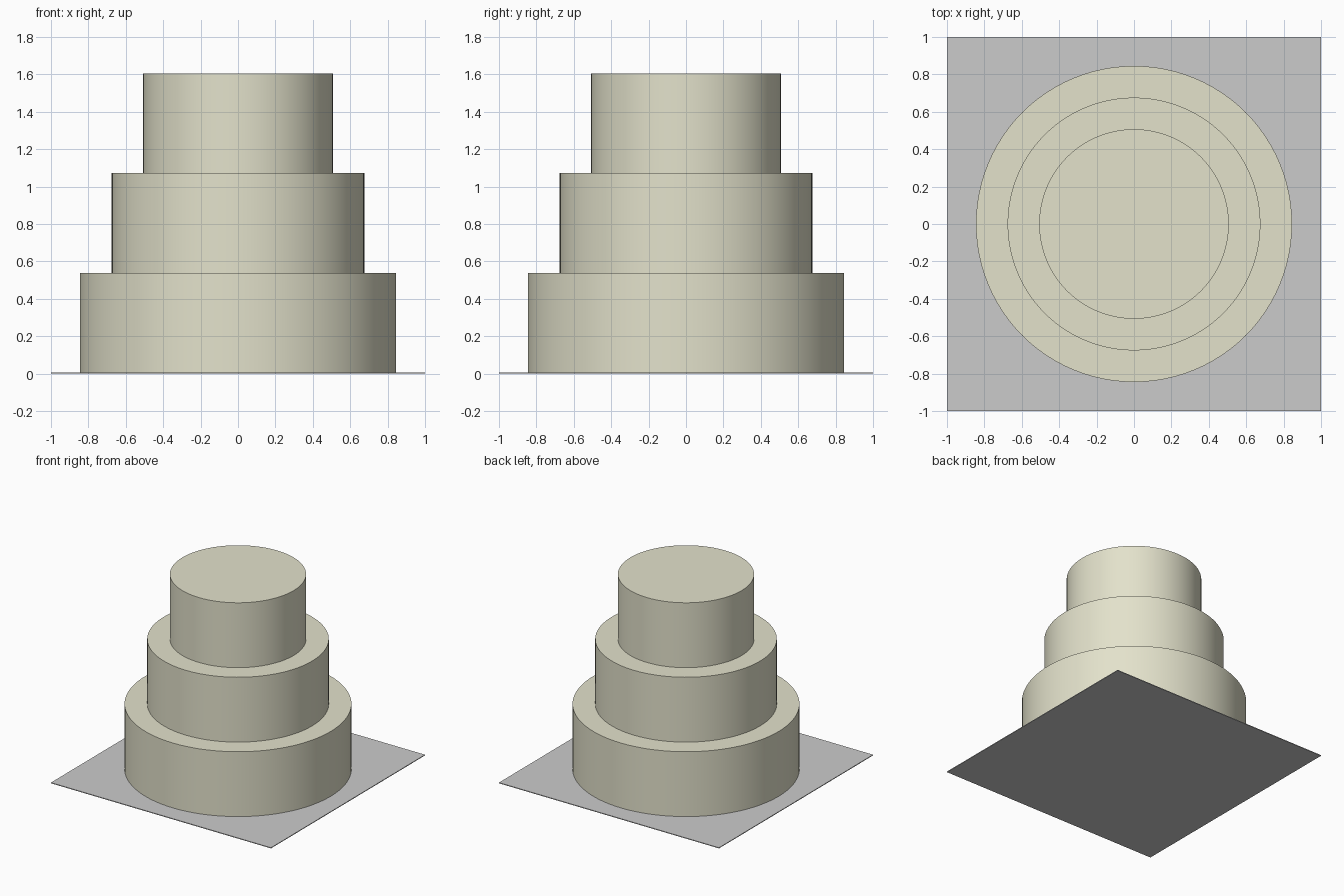
import bpy
import math

if "Cube" in bpy.data.objects:
    bpy.data.objects.remove(bpy.data.objects["Cube"])

BASE_T = 0.006      # plate thickness
TIER_H = 0.533      # height of each tier

stone = bpy.data.materials.new("warm_stone")
stone.diffuse_color = (0.77, 0.76, 0.60, 1.0)
stone.use_nodes = True
stone.node_tree.nodes["Principled BSDF"].inputs["Base Color"].default_value = stone.diffuse_color

# Thin square base plate
bpy.ops.mesh.primitive_cube_add(size=1, location=(0, 0, BASE_T / 2))
plate = bpy.context.object
plate.name = "base_plate"
plate.scale = (2, 2, BASE_T)
bpy.ops.object.transform_apply(location=False, rotation=False, scale=True)


# Round tier standing on the one below
def add_tier(name, radius, level):
    z = BASE_T + TIER_H * (level + 0.5)
    bpy.ops.mesh.primitive_cylinder_add(
        vertices=96, radius=radius, depth=TIER_H, location=(0, 0, z))
    tier = bpy.context.object
    tier.name = name
    tier.data.materials.append(stone)
    bpy.ops.object.shade_smooth_by_angle(angle=math.radians(30))


# Three stacked tiers, each narrower than the last
tiers = (("bottom_tier", 0.845), ("middle_tier", 0.676), ("top_tier", 0.507))
for level, (name, radius) in enumerate(tiers):
    add_tier(name, radius, level)
